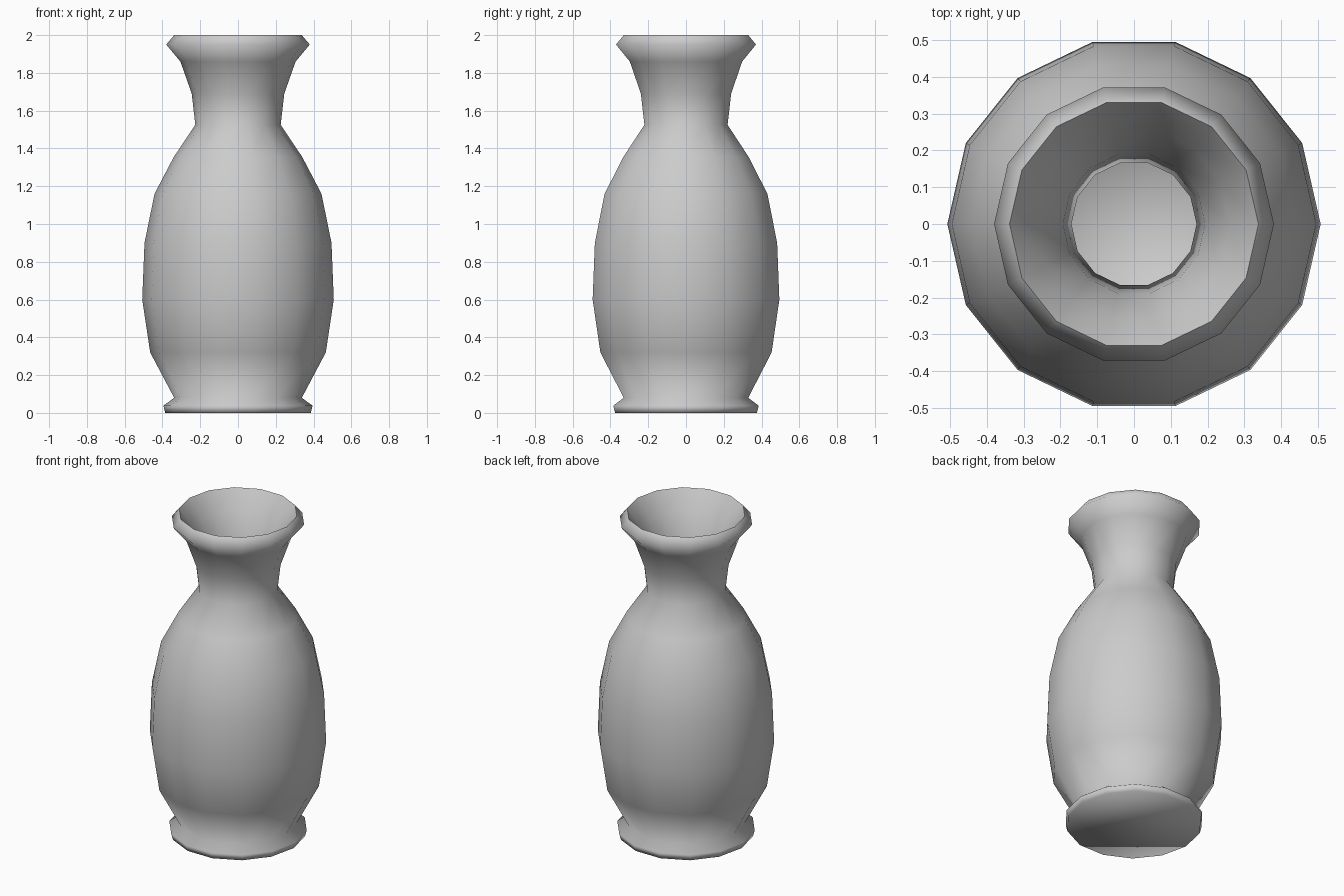
import bpy, bmesh, math

if "Cube" in bpy.data.objects:
    bpy.data.objects.remove(bpy.data.objects["Cube"])

SIDES = 14

# Outer wall (radius, height), from foot to rim
outer = [(0.385, 0), (0.395, 0.038), (0.338, 0.08), (0.465, 0.32), (0.507, 0.6),
         (0.495, 0.9), (0.442, 1.16), (0.34, 1.355), (0.226, 1.525), (0.245, 1.69),
         (0.305, 1.86), (0.38, 1.95), (0.338, 2.0)]
# Inner wall, from rim down to the hollow's floor
inner = [(0.262, 1.89), (0.193, 1.71), (0.17, 1.53), (0.295, 1.325), (0.39, 1.14),
         (0.44, 0.89), (0.452, 0.6), (0.412, 0.335), (0.28, 0.08)]

bm = bmesh.new()


def ring(radius, z):
    return [bm.verts.new((radius * math.cos(2 * math.pi * i / SIDES),
                          radius * math.sin(2 * math.pi * i / SIDES), z))
            for i in range(SIDES)]


# Lathe the profile and close the foot and the inner floor
rings = [ring(r, z) for r, z in outer + inner]
for low, high in zip(rings, rings[1:]):
    for i in range(SIDES):
        j = (i + 1) % SIDES
        bm.faces.new((low[i], low[j], high[j], high[i]))
bm.faces.new(rings[0][::-1])
bm.faces.new(rings[-1])

mesh = bpy.data.meshes.new("vase")
bm.to_mesh(mesh)
bm.free()
vase = bpy.data.objects.new("vase", mesh)
bpy.context.collection.objects.link(vase)

# Smooth body, sharp edge around the foot
bpy.context.view_layer.objects.active = vase
vase.select_set(True)
bpy.ops.object.shade_smooth_by_angle(angle=math.radians(88))
